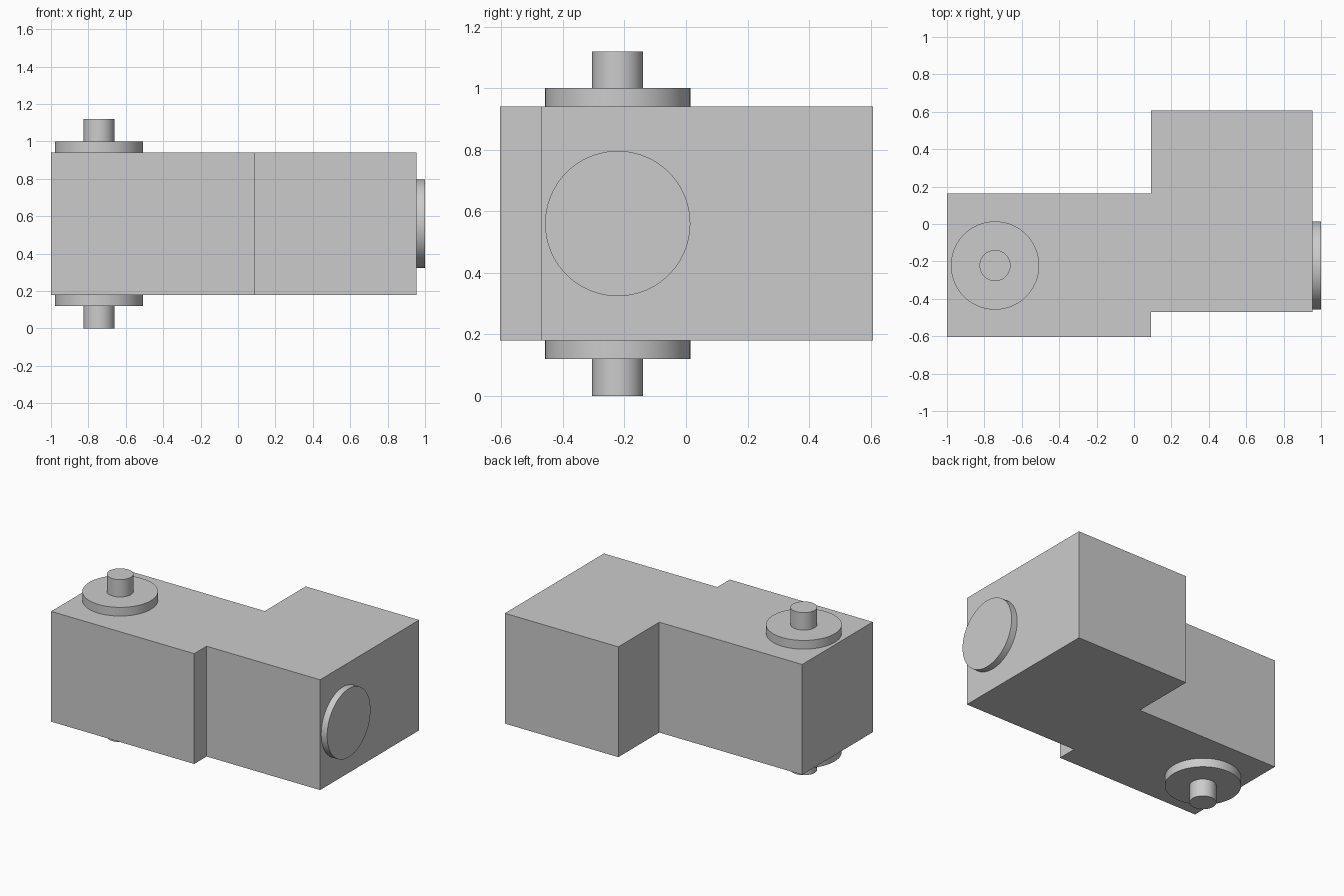
import bpy
import bmesh
from mathutils import Matrix, Vector

default = bpy.data.objects.get("Cube")
if default:
    bpy.data.objects.remove(default, do_unlink=True)

# Single grey finish
grey = bpy.data.materials.new("plain grey")
grey.use_nodes = True
colour = (0.6, 0.6, 0.6, 1)
grey.diffuse_color = colour
grey.node_tree.nodes["Principled BSDF"].inputs["Base Color"].default_value = colour


def finish(name, bm):
    bmesh.ops.recalc_face_normals(bm, faces=bm.faces)
    mesh = bpy.data.meshes.new(name)
    bm.to_mesh(mesh)
    bm.free()
    mesh.materials.append(grey)
    obj = bpy.data.objects.new(name, mesh)
    bpy.context.collection.objects.link(obj)
    return obj


def cylinder(name, radius, start, end):
    """Smooth-sided, flat-capped cylinder between two points."""
    start, end = Vector(start), Vector(end)
    axis = end - start
    turn = axis.to_track_quat('Z', 'Y').to_matrix().to_4x4()
    bm = bmesh.new()
    bmesh.ops.create_cone(bm, cap_ends=True, segments=96, radius1=radius,
                          radius2=radius, depth=axis.length,
                          matrix=Matrix.Translation((start + end) / 2) @ turn)
    obj = finish(name, bm)
    bpy.ops.object.select_all(action='DESELECT')
    obj.select_set(True)
    bpy.context.view_layer.objects.active = obj
    bpy.ops.object.shade_smooth_by_angle()


# Housing: stepped outline extruded upward
BOTTOM, TOP = 0.18, 0.94
STEP, END = 0.09, 0.955
outline = [(-1, -0.605), (STEP, -0.605), (STEP, -0.47), (END, -0.47),
           (END, 0.608), (STEP, 0.608), (STEP, 0.163), (-1, 0.163)]
bm = bmesh.new()
base = bm.faces.new([bm.verts.new((x, y, BOTTOM)) for x, y in outline])
top = bmesh.ops.extrude_face_region(bm, geom=[base])["geom"]
bmesh.ops.translate(bm, vec=(0, 0, TOP - BOTTOM),
                    verts=[g for g in top if isinstance(g, bmesh.types.BMVert)])
finish("housing", bm)

# Output flange and shaft, mirrored above and below the housing
SX, SY = -0.743, -0.222
for side, face, direction in (("upper", TOP, 1), ("lower", BOTTOM, -1)):
    rim = face + direction * 0.06
    tip = face + direction * 0.18
    cylinder(side + "_flange", 0.236, (SX, SY, face), (SX, SY, rim))
    cylinder(side + "_shaft", 0.083, (SX, SY, rim), (SX, SY, tip))

# Round cover on the end face
cylinder("end_cover", 0.236, (END, -0.222, 0.56), (1, -0.222, 0.56))
